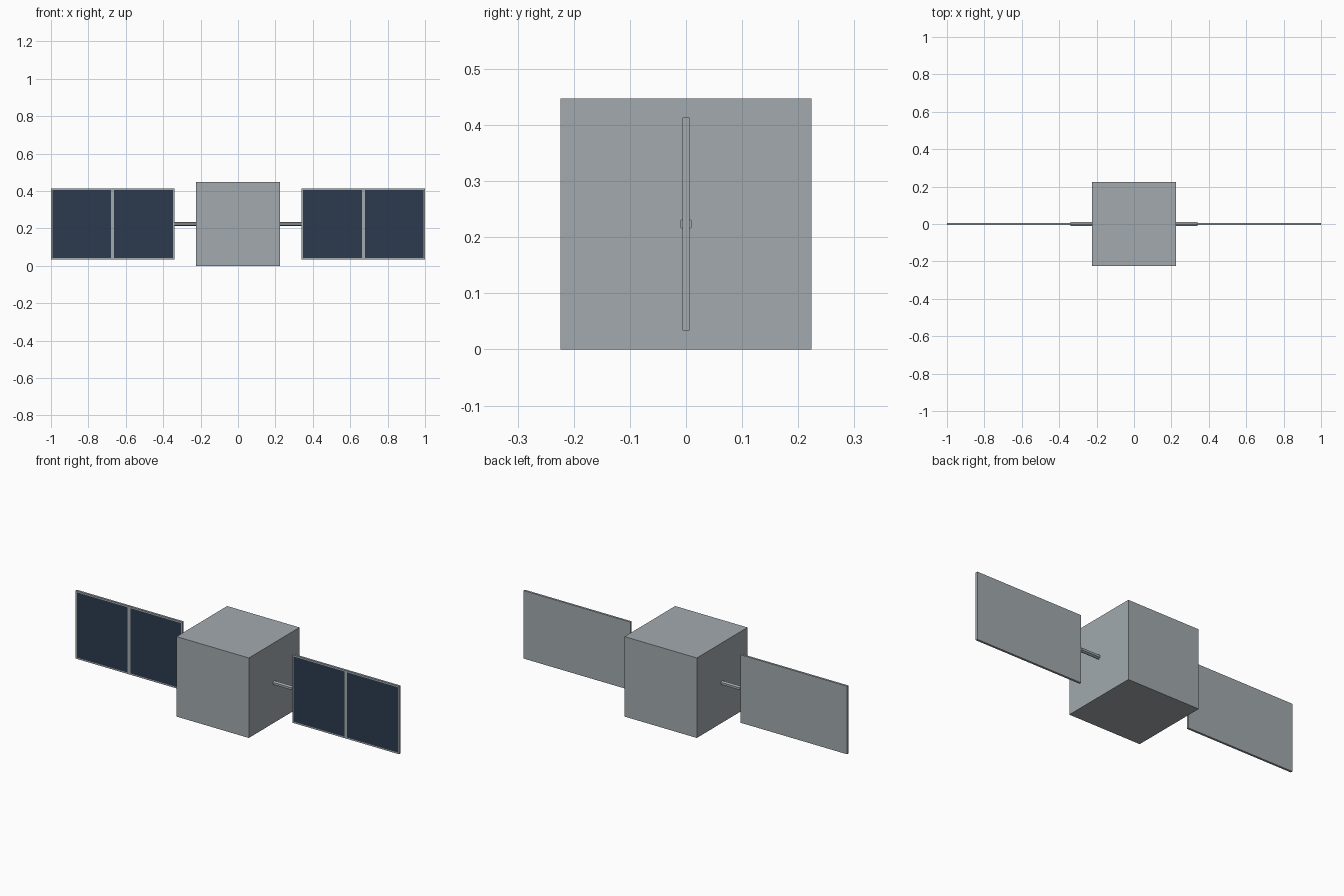
import bpy, bmesh, math
from mathutils import Matrix, Vector

old = bpy.data.objects.get("Cube")
if old:
    bpy.data.objects.remove(old, do_unlink=True)


def material(name, rgb):
    m = bpy.data.materials.new(name)
    m.use_nodes = True
    m.diffuse_color = (*rgb, 1)
    m.node_tree.nodes["Principled BSDF"].inputs["Base Color"].default_value = (*rgb, 1)
    return m


GREY = material("light grey metal", (0.36, 0.40, 0.42))
BLUE = material("dark blue cells", (0.025, 0.042, 0.076))

SIDE = 0.447             # body cube edge
MID = SIDE / 2           # height of the centre line
INNER, OUTER = 0.34, 1.0  # panel extent along x


def finish(name, bm, *mats):
    mesh = bpy.data.meshes.new(name)
    bm.to_mesh(mesh)
    bm.free()
    for m in mats:
        mesh.materials.append(m)
    obj = bpy.data.objects.new(name, mesh)
    bpy.context.collection.objects.link(obj)


def box(centre, size):
    bm = bmesh.new()
    bmesh.ops.create_cube(bm, size=1, matrix=Matrix.Translation(centre) @ Matrix.Diagonal((*size, 1)))
    return bm


# Body
finish("body", box((0, 0, MID), (SIDE, SIDE, SIDE)), GREY)

for side, sign in (("left", 1), ("right", -1)):
    # Hexagonal boom from the body to the panel
    bm = bmesh.new()
    place = (Matrix.Translation((sign * (MID + INNER) / 2, 0, MID))
             @ Matrix.Rotation(math.pi / 2, 4, "Y") @ Matrix.Rotation(math.pi / 2, 4, "Z"))
    bmesh.ops.create_cone(bm, cap_ends=True, segments=6, radius1=0.012, radius2=0.012,
                          depth=INNER - MID, matrix=place)
    finish(side + "_boom", bm, GREY)

    # Solar panel, halved, with a cell inset in each front half
    centre = Vector((sign * (INNER + OUTER) / 2, 0, MID))
    bm = box(centre, (OUTER - INNER, 0.012, 0.38))
    bmesh.ops.bisect_plane(bm, geom=bm.verts[:] + bm.edges[:] + bm.faces[:],
                           plane_co=centre, plane_no=(1, 0, 0))
    bm.normal_update()
    front = [f for f in bm.faces if f.normal.y < -0.9]
    bmesh.ops.inset_individual(bm, faces=front, thickness=0.008, use_even_offset=True)
    for f in front:
        f.material_index = 1
    finish(side + "_solar_panel", bm, GREY, BLUE)
